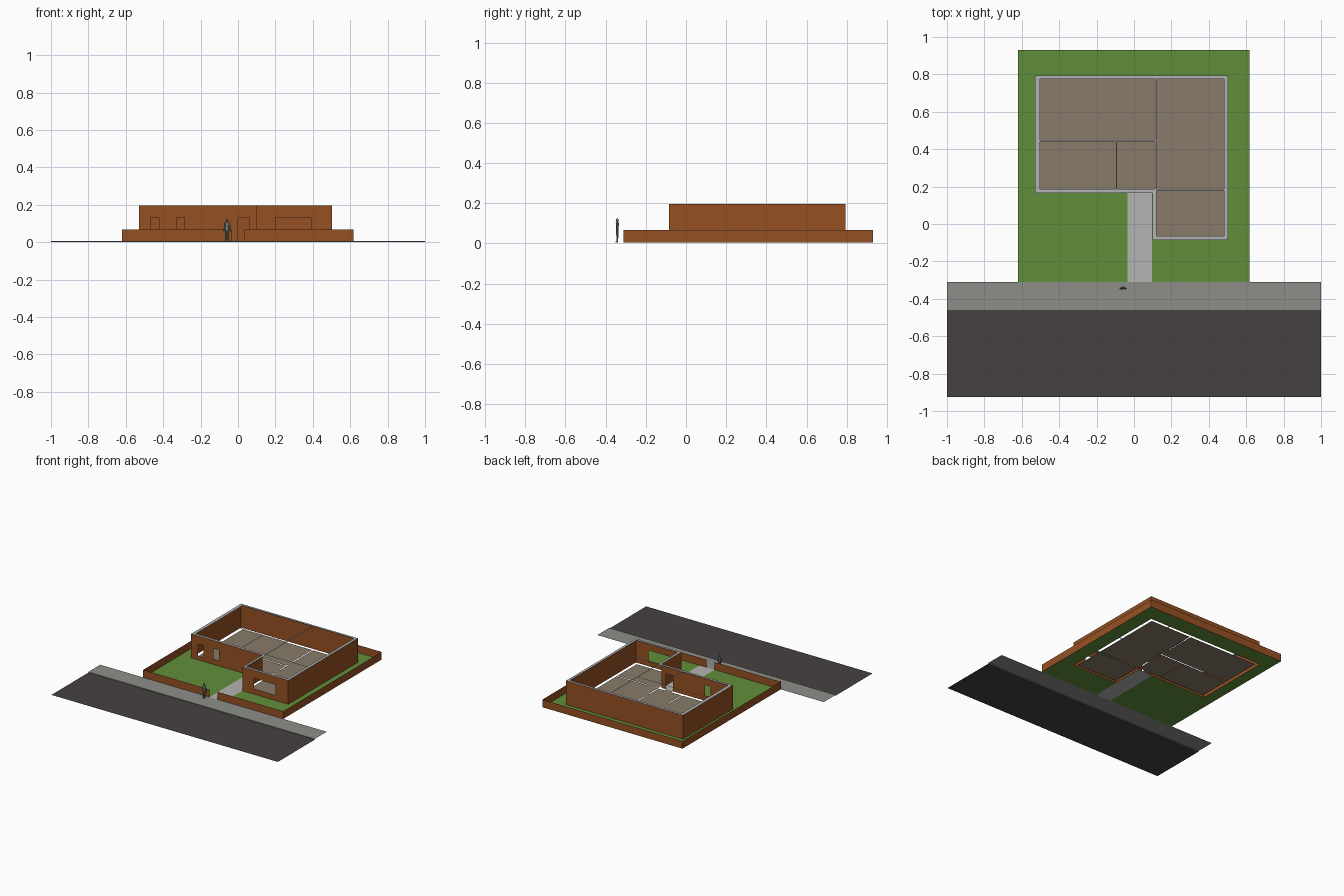
import bpy, bmesh, math
from mathutils import Vector, Matrix

if "Cube" in bpy.data.objects:
    bpy.data.objects.remove(bpy.data.objects["Cube"])


def material(name, r, g, b):
    lin = [((c / 255 + 0.055) / 1.055) ** 2.4 for c in (r, g, b)]
    m = bpy.data.materials.new(name)
    m.diffuse_color = (*lin, 1)
    m.use_nodes = True
    m.node_tree.nodes["Principled BSDF"].inputs["Base Color"].default_value = m.diffuse_color
    return m


BRICK = material("brick_brown", 150, 80, 35)
GRASS = material("grass_green", 97, 143, 58)
FLOOR = material("floor_taupe", 136, 123, 105)
CAP = material("wall_top_grey", 176, 178, 180)
PATH = material("path_grey", 180, 180, 178)
PAVE = material("pavement_grey", 141, 142, 137)
ROAD = material("asphalt", 69, 65, 64)
FIGURE = material("figure_grey", 120, 125, 120)


def finish(name, bm, mat):
    bmesh.ops.remove_doubles(bm, verts=bm.verts, dist=1e-5)
    me = bpy.data.meshes.new(name)
    bm.to_mesh(me)
    bm.free()
    me.materials.append(mat)
    ob = bpy.data.objects.new(name, me)
    bpy.context.collection.objects.link(ob)
    return ob


def quad(bm, pts):
    bm.faces.new([bm.verts.new(p) for p in pts])


def sheet(name, mat, z, areas, holes=()):
    """Flat sheet: union of rectangles (x0, x1, y0, y1) minus holes."""
    bm = bmesh.new()
    rects = list(areas) + list(holes)
    xs = sorted({v for r in rects for v in r[:2]})
    ys = sorted({v for r in rects for v in r[2:]})

    def within(rs, x, y):
        return any(r[0] < x < r[1] and r[2] < y < r[3] for r in rs)

    for a, b in zip(xs, xs[1:]):
        for c, d in zip(ys, ys[1:]):
            mx, my = (a + b) / 2, (c + d) / 2
            if within(areas, mx, my) and not within(holes, mx, my):
                quad(bm, [(a, c, z), (b, c, z), (b, d, z), (a, d, z)])
    return finish(name, bm, mat)


def wall(name, p, q, z0, z1, openings=()):
    """Upright sheet from p to q; openings are (start, end, low, high) in x."""
    bm = bmesh.new()
    p, q = Vector(p), Vector(q)
    length = (q - p).length
    d = (q - p) / length

    def panel(u0, u1, a, b):
        if u1 - u0 > 1e-5 and b - a > 1e-5:
            s, e = p + d * u0, p + d * u1
            quad(bm, [(s.x, s.y, a), (e.x, e.y, a), (e.x, e.y, b), (s.x, s.y, b)])

    u = 0
    for x0, x1, low, high in openings:
        panel(u, x0 - p.x, z0, z1)
        panel(x0 - p.x, x1 - p.x, z0, low)
        panel(x0 - p.x, x1 - p.x, high, z1)
        u = x1 - p.x
    panel(u, length, z0, z1)
    return finish(name, bm, BRICK)


G = 0.006      # level of garden and floors
TOP = 0.197    # top of the house walls
LOW = 0.067    # top of the garden wall

# Plan of the house, as rectangles
house = [(-0.53, 0.503, 0.165, 0.795), (0.10, 0.503, -0.085, 0.165)]
rooms = [(-0.503, 0.112, 0.449, 0.775), (-0.503, -0.097, 0.187, 0.442),
         (-0.09, 0.112, 0.187, 0.442), (0.12, 0.481, 0.187, 0.775),
         (0.12, 0.481, -0.064, 0.18)]
thresholds = [(0.0, 0.06, 0.165, 0.187), (0.112, 0.12, 0.30, 0.36),
              (0.112, 0.12, 0.47, 0.53), (-0.097, -0.09, 0.36, 0.42),
              (0.15, 0.21, 0.18, 0.187)]
walk = (-0.035, 0.097, -0.31, 0.165)

# Ground sheets
sheet("road", ROAD, 0.0, [(-1, 1, -0.925, -0.46)])
sheet("pavement", PAVE, G, [(-1, 1, -0.46, -0.31)])
bm = bmesh.new()
quad(bm, [(-1, -0.46, 0), (1, -0.46, 0), (1, -0.46, G), (-1, -0.46, G)])
finish("kerb", bm, PAVE)
sheet("lawn", GRASS, G, [(-0.62, 0.617, -0.31, 0.93)], house + [walk])
sheet("garden_path", PATH, G, [walk])
sheet("room_floors", FLOOR, G, rooms + thresholds)

# Cut-open tops of outer walls and partitions
sheet("wall_tops", CAP, TOP, house, rooms)

# House walls, with open windows and front door
wall("front_wall", (-0.53, 0.165), (0.10, 0.165), G, TOP,
     [(-0.468, -0.422, 0.04, 0.133), (-0.33, -0.285, 0.05, 0.133),
      (0.0, 0.06, G, 0.13)])
wall("front_room_wall", (0.10, -0.085), (0.503, -0.085), G, TOP,
     [(0.20, 0.39, 0.05, 0.133)])
wall("front_room_side_wall", (0.10, 0.165), (0.10, -0.085), G, TOP)
wall("right_wall", (0.503, -0.085), (0.503, 0.795), G, TOP)
wall("back_wall", (0.503, 0.795), (-0.53, 0.795), G, TOP)
wall("left_wall", (-0.53, 0.795), (-0.53, 0.165), G, TOP)

# Low garden wall with a gateway
wall("garden_wall_front", (-0.62, -0.31), (0.617, -0.31), G, LOW,
     [(-0.035, 0.035, G, LOW)])
wall("garden_wall_right", (0.617, -0.31), (0.617, 0.93), G, LOW)
wall("garden_wall_back", (0.617, 0.93), (-0.62, 0.93), G, LOW)
wall("garden_wall_left", (-0.62, 0.93), (-0.62, -0.31), G, LOW)

# Standing figure on the pavement, from tapered limbs
bm = bmesh.new()


def limb(a, b, r0, r1, flat=1.0):
    a, b = Vector(a), Vector(b)
    turn = (b - a).to_track_quat('Z', 'Y').to_matrix().to_4x4()
    m = Matrix.Translation((a + b) / 2) @ Matrix.Diagonal((1, flat, 1, 1)) @ turn
    bmesh.ops.create_cone(bm, cap_ends=True, segments=8, radius1=r0, radius2=r1,
                          depth=(b - a).length, matrix=m)


for s in (-1, 1):
    limb((s * 0.007, 0, 0), (s * 0.005, 0, 0.058), 0.004, 0.006)          # leg
    limb((s * 0.007, -0.004, 0.0), (s * 0.007, -0.004, 0.005), 0.006, 0.004)  # foot
    limb((s * 0.016, -0.003, 0.052), (s * 0.012, 0, 0.095), 0.003, 0.004)   # arm
limb((0, 0, 0.054), (0, 0, 0.098), 0.010, 0.013, 0.6)                     # torso
limb((0, 0, 0.096), (0, 0, 0.106), 0.004, 0.004)                          # neck
bmesh.ops.create_uvsphere(bm, u_segments=10, v_segments=6, radius=0.0075,
                          matrix=Matrix.Translation((0, 0, 0.110))
                          @ Matrix.Diagonal((0.85, 1, 1.15, 1)))
person = finish("standing_figure", bm, FIGURE)
person.location = (-0.058, -0.342, G)
